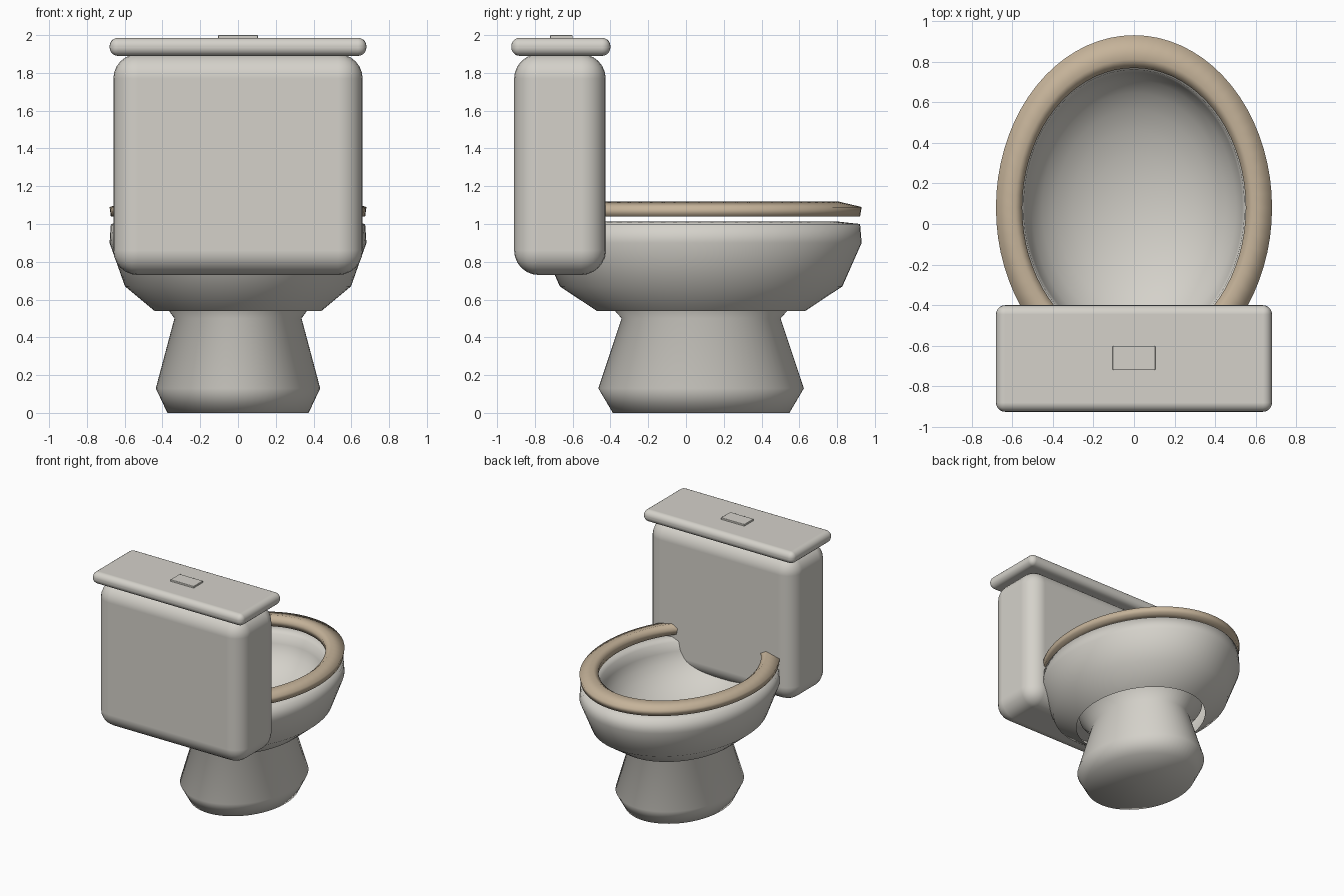
import bpy, bmesh, math

cube = bpy.data.objects.get("Cube")
if cube:
    bpy.data.objects.remove(cube, do_unlink=True)


def material(name, rgb):
    m = bpy.data.materials.new(name)
    m.use_nodes = True
    m.diffuse_color = (*rgb, 1)
    m.node_tree.nodes["Principled BSDF"].inputs["Base Color"].default_value = (*rgb, 1)
    return m


ceramic = material("warm white ceramic", (0.66, 0.64, 0.59))
beige = material("beige seat", (0.56, 0.45, 0.32))


def finish(name, bm, mat):
    mesh = bpy.data.meshes.new(name)
    bm.to_mesh(mesh)
    bm.free()
    mesh.materials.append(mat)
    mesh.shade_smooth()
    obj = bpy.data.objects.new(name, mesh)
    bpy.context.collection.objects.link(obj)
    return obj


def oval(name, profile, mat, closed=False, steps=72):
    """Sweep (scale, height) points round the oval plan shared by bowl, seat and foot."""
    rx, ry, cy = 0.68, 0.85, 0.08
    bm = bmesh.new()
    rings = []
    for s, z in profile:
        if s == 0:
            rings.append([bm.verts.new((0, cy, z))] * steps)
            continue
        angles = [math.tau * i / steps for i in range(steps)]
        rings.append([bm.verts.new((rx * s * math.cos(a), cy + ry * s * math.sin(a), z))
                      for a in angles])
    pairs = list(zip(rings, rings[1:]))
    if closed:
        pairs.append((rings[-1], rings[0]))
    for low, high in pairs:
        for i in range(steps):
            j = (i + 1) % steps
            corners = dict.fromkeys((low[i], low[j], high[j], high[i]))
            bm.faces.new(list(corners))
    return finish(name, bm, mat)


def rounded_box(name, low, high, radius, segments, mat):
    bm = bmesh.new()
    bmesh.ops.create_cube(bm, size=1)
    for v in bm.verts:
        v.co = [(a + b) / 2 + c * (b - a) for a, b, c in zip(low, high, v.co)]
    obj = finish(name, bm, mat)
    bevel = obj.modifiers.new("Rounded edges", "BEVEL")
    bevel.width = radius
    bevel.segments = segments
    bevel.harden_normals = True
    return obj


# Pedestal: closed foot, narrow neck, flare hidden under the bowl
oval("pedestal", [(0, 0), (0.55, 0), (0.64, 0.13), (0.495, 0.5), (0.62, 0.62)], ceramic)

# Bowl: faceted outer wall, rim, then rounded basin
basin = [(0.8 * math.cos(t), 0.99 - 0.38 * math.sin(t))
         for t in (math.pi / 2 * i / 8 for i in range(8))]
oval("bowl", [(0.65, 0.54), (0.88, 0.67), (1.0, 0.9), (0.99, 1.0), (0.86, 1.012)]
     + basin + [(0, 0.61)], ceramic)

# Seat ring, running back into the tank
oval("seat", [(0.82, 1.04), (0.99, 1.04), (1.0, 1.09), (0.86, 1.118), (0.81, 1.09)],
     beige, closed=True)

# Cistern, lid and flush button
rounded_box("tank", (-0.66, -0.91, 0.73), (0.66, -0.425, 1.9), 0.13, 6, ceramic)
rounded_box("tank_lid", (-0.68, -0.925, 1.89), (0.68, -0.4, 1.986), 0.045, 5, ceramic)
rounded_box("flush_button", (-0.105, -0.72, 1.975), (0.105, -0.6, 2.0), 0.004, 2, ceramic)
